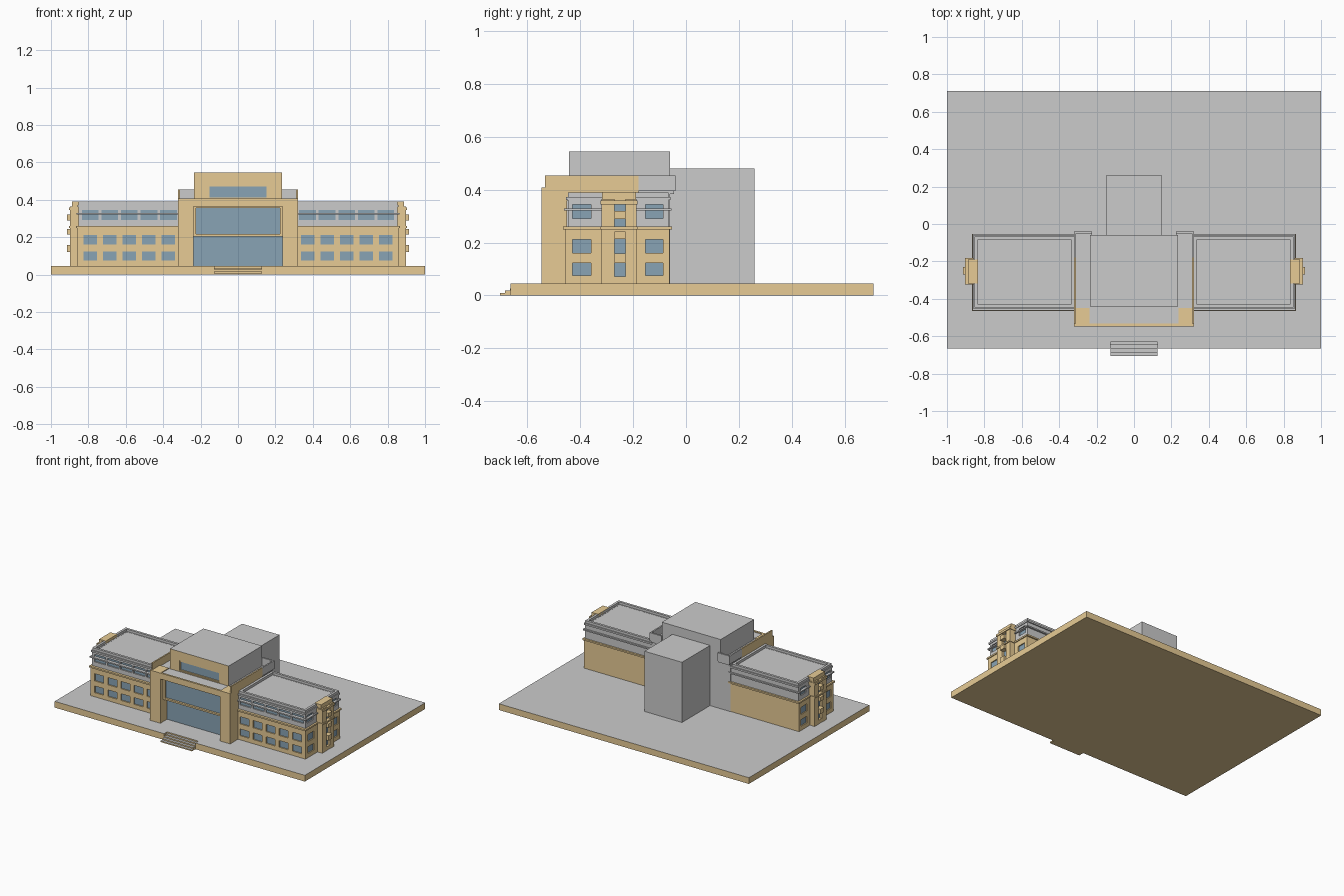
import bpy, bmesh
from mathutils import Vector

if "Cube" in bpy.data.objects:
    bpy.data.objects.remove(bpy.data.objects["Cube"])


def material(name, rgb):
    m = bpy.data.materials.new(name)
    m.diffuse_color = (*rgb, 1)
    m.use_nodes = True
    m.node_tree.nodes["Principled BSDF"].inputs["Base Color"].default_value = m.diffuse_color
    return m


STONE = material("ochre_stone", (0.8, 0.6, 0.3))
GLASS = material("blue_glass", (0.25, 0.37, 0.46))


def add_box(bm, x0, x1, y0, y1, z0, z1):
    vs = bmesh.ops.create_cube(bm, size=1)["verts"]
    for v in vs:
        v.co = Vector((x0 if v.co.x < 0 else x1, y0 if v.co.y < 0 else y1, z0 if v.co.z < 0 else z1))


def finish(name, bm, mat=None, mirror=False, cut=None, grey=None):
    """Make an object; faces for which grey(normal) holds stay uncoloured."""
    me = bpy.data.meshes.new(name)
    if mat:
        me.materials.append(mat)
    if grey:
        me.materials.append(None)
        bm.normal_update()
        for f in bm.faces:
            f.material_index = 1 if grey(f.normal) else 0
    bm.to_mesh(me)
    bm.free()
    ob = bpy.data.objects.new(name, me)
    bpy.context.collection.objects.link(ob)
    if cut:
        b = ob.modifiers.new("openings", "BOOLEAN")
        b.object, b.operation, b.solver = cut, "DIFFERENCE", "EXACT"
    if mirror:
        ob.modifiers.new("mirror", "MIRROR")
    return ob


def part(name, boxes, mat=None, **kw):
    bm = bmesh.new()
    for b in boxes:
        add_box(bm, *b)
    return finish(name, bm, mat, **kw)


def cutter(name, boxes):
    ob = part(name, boxes)
    ob.hide_render = True
    ob.hide_set(True)
    return ob


def ring(x0, x1, y0, y1, z0, z1, t):
    return [(x0, x1, y0, y0 + t, z0, z1), (x0, x1, y1 - t, y1, z0, z1),
            (x0, x0 + t, y0 + t, y1 - t, z0, z1), (x1 - t, x1, y0 + t, y1 - t, z0, z1)]


def up(n):
    return n.z > 0.5


# Ground plate with a notch for the entrance steps
outline = [(-1, -.665), (-.125, -.665), (-.125, -.63), (.125, -.63), (.125, -.665),
           (1, -.665), (1, .71), (-1, .71)]
bm = bmesh.new()
face = bm.faces.new([bm.verts.new((x, y, 0)) for x, y in outline])
top = bmesh.ops.extrude_face_region(bm, geom=[face])["geom"]
bmesh.ops.translate(bm, vec=(0, 0, .045), verts=[g for g in top if isinstance(g, bmesh.types.BMVert)])
bmesh.ops.recalc_face_normals(bm, faces=bm.faces)
finish("ground_plate", bm, STONE, grey=up)

part("entrance_steps", [(-.125, .125, -.705 + .019 * i, -.63 if i == 3 else -.686 + .019 * i, 0, .009 * (i + 1))
                        for i in range(4)], STONE, grey=up)

# Wing window positions (right wing, mirrored to the left)
cols = [.372 + .1045 * i for i in range(5)]
side_y = [(-.43, -.36), (-.153, -.088)]
rows = [(.075, .123), (.16, .212)]
d = .012


def windows(face_y, face_x, half, levels, near, far):
    """Boxes from depth near to far behind the front and end walls."""
    out = []
    for z0, z1 in levels:
        out += [(c - half, c + half, face_y + near, face_y + far, z0, z1) for c in cols]
        out += [(face_x - far, face_x - near, a, b, z0, z1) for a, b in side_y]
    return out


# Lower storeys of the wings
cut = cutter("lower_window_cutter", windows(-.457, .86, .036, rows, -.01, d))
part("wing_lower_storeys", [(.30, .86, -.457, -.063, .045, .252)], STONE, mirror=True, cut=cut)
part("wing_lower_windows", windows(-.457, .86, .036, rows, d - .004, d + .004), GLASS, mirror=True)
part("wing_cornice", [(.30, .866, -.465, -.053, .25, .261)], STONE, mirror=True)

# Grey upper storey with ledges and roof parapet
row3 = [(.292, .345)]
cut = cutter("upper_window_cutter", windows(-.447, .853, .045, row3, -.01, d))
part("wing_upper_storey", [(.30, .853, -.447, -.066, .255, .372)], mirror=True, cut=cut)
part("wing_upper_windows", windows(-.447, .853, .045, row3, d - .004, d + .004), GLASS, mirror=True)
part("wing_ledge", ring(.30, .863, -.462, -.054, .321, .33, .03), mirror=True)
part("wing_eave", ring(.30, .858, -.455, -.058, .361, .373, .03), mirror=True)
part("wing_parapet", ring(.32, .852, -.447, -.066, .37, .39, .017), mirror=True)

# Stair tower on each wing end
part("tower_piers", [(.835, .898, -.32, -.271, .045, .365), (.835, .898, -.229, -.187, .045, .365),
                     (.835, .888, -.318, -.189, .36, .392)], STONE, mirror=True)
part("tower_glass", [(.84, .88, -.272, -.228, .045, .361)], GLASS, mirror=True)
part("tower_spandrels", [(.85, .914, -.271, -.229, a, b) for a, b in
                         [(.122, .158), (.214, .243), (.29, .32)]]
     + [(.85, .896, -.271, -.229, .045, .072), (.85, .896, -.271, -.229, .243, .26)],
     STONE, mirror=True)
part("tower_bands", [(.84, .904, -.324, -.183, .25, .261), (.84, .904, -.324, -.183, .345, .36)],
     STONE, mirror=True)

# Central body and roof terrace
part("central_body", [(-.312, .312, -.455, -.06, .045, .40), (-.31, .31, -.535, -.45, .37, .402)])

# Entrance portal: piers, lintel, framed glazing
part("portal_frame", [(-.32, -.238, -.547, -.45, .045, .408), (.238, .32, -.547, -.45, .045, .408),
                      (-.238, .238, -.547, -.533, .365, .408), (-.238, .238, -.533, -.45, .365, .385)], STONE)
part("entrance_glass", [(-.238, .238, -.47, -.45, .045, .21)], GLASS)
part("hall_window_frame", [(-.238, .238, -.515, -.45, .205, .217), (-.238, .238, -.515, -.45, .355, .366),
                           (-.238, -.225, -.515, -.45, .217, .355), (.225, .238, -.515, -.45, .217, .355)], STONE)
part("hall_window", [(-.226, .226, -.50, -.45, .216, .356)], GLASS)

# Terrace parapets: ochre at the front, grey at the back
part("terrace_side_wall", [(.31, .32, -.533, -.18, .36, .455)], STONE, mirror=True)
part("terrace_back_wall", [(.31, .32, -.18, -.04, .395, .455), (.225, .31, -.052, -.04, .395, .455),
                           (.225, .312, -.062, -.045, .385, .40)], mirror=True)

# Raised hall with clerestory window
cut = cutter("clerestory_cutter", [(-.16, .16, -.46, -.42, .407, .48)])
part("raised_hall", [(-.235, .235, -.425, -.06, .39, .545)])
part("raised_hall_front", [(-.235, .235, -.442, -.42, .398, .545)], STONE, cut=cut,
     grey=lambda n: n.y > -.5)
part("clerestory_frame", [(-.16, -.153, -.436, -.42, .402, .48), (.153, .16, -.436, -.42, .402, .48),
                          (-.153, .153, -.436, -.42, .47, .48), (-.153, .153, -.436, -.42, .402, .412)], STONE)
part("clerestory_window", [(-.154, .154, -.43, -.42, .41, .472)], GLASS)

# Rear block
part("rear_block", [(-.15, .15, -.065, .26, .045, .48)])
